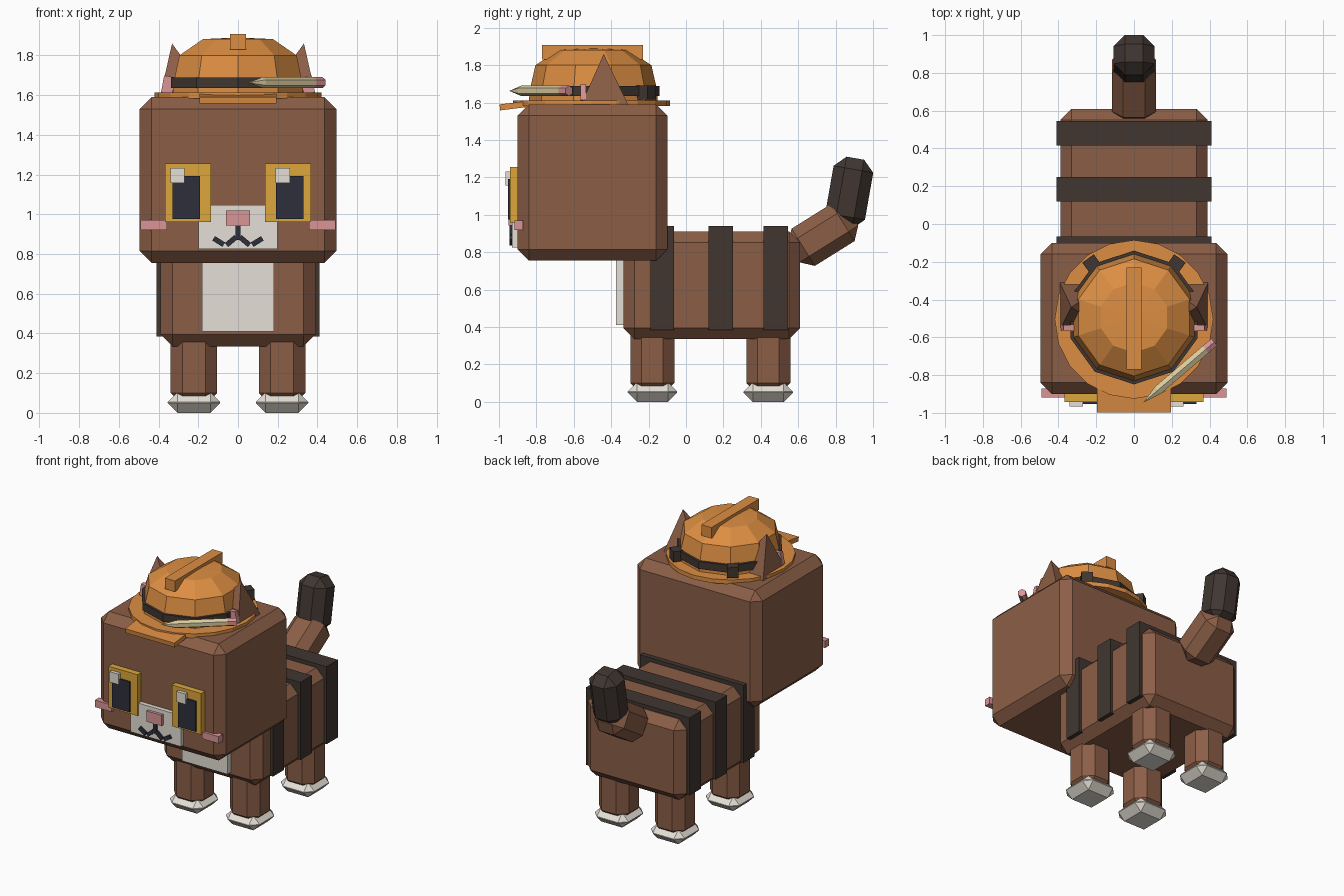
import bpy, bmesh, math
from mathutils import Matrix, Vector

if "Cube" in bpy.data.objects:
    bpy.data.objects.remove(bpy.data.objects["Cube"])

def mat(name, r, g, b):
    m = bpy.data.materials.new(name)
    m.diffuse_color = (r, g, b, 1)
    m.use_nodes = True
    m.node_tree.nodes["Principled BSDF"].inputs["Base Color"].default_value = m.diffuse_color
    return m

BROWN = mat("brown_fur", .258, .112, .062)
DARK = mat("dark_fur", .052, .037, .030)
WHITE = mat("white_fur", .78, .74, .67)
YELLOW = mat("yellow_eye", .72, .39, .045)
NAVY = mat("navy_pupil", .028, .028, .045)
PINK = mat("pink", .70, .30, .30)
ORANGE = mat("orange_helmet", .72, .27, .055)
TAN = mat("pencil_tan", .70, .60, .35)

def finish(name, bm, material, matrix=None):
    bmesh.ops.remove_doubles(bm, verts=bm.verts, dist=1e-5)
    bmesh.ops.recalc_face_normals(bm, faces=bm.faces)
    me = bpy.data.meshes.new(name)
    bm.to_mesh(me)
    bm.free()
    me.materials.append(material)
    ob = bpy.data.objects.new(name, me)
    if matrix:
        ob.matrix_world = matrix
    bpy.context.collection.objects.link(ob)
    return ob

def box(name, material, centre, size, bevel=0, axis='X', angle=0):
    bm = bmesh.new()
    bmesh.ops.create_cube(bm, size=1)
    bmesh.ops.scale(bm, vec=size, verts=bm.verts)
    if bevel:
        bmesh.ops.bevel(bm, geom=bm.edges[:], offset=bevel, segments=1,
                        affect='EDGES', clamp_overlap=True)
    m = Matrix.Translation(centre) @ Matrix.Rotation(math.radians(angle), 4, axis)
    return finish(name, bm, material, m)

def span(name, material, x, y, z, bevel=0):
    """Box given by its ranges on each axis."""
    r = (x, y, z)
    return box(name, material, [(a + b) / 2 for a, b in r], [b - a for a, b in r], bevel)

def lathe(name, material, profile, n, matrix, closed=False):
    """Turn (radius, height) points about z, first corner on +y."""
    bm = bmesh.new()
    rings = []
    for i in range(n):
        a = math.pi / 2 + 2 * math.pi * i / n
        rings.append([bm.verts.new((r * math.cos(a), r * math.sin(a), z)) for r, z in profile])
    k = len(profile)
    for i in range(n):
        p, q = rings[i], rings[(i + 1) % n]
        for j in range(k if closed else k - 1):
            l = (j + 1) % k
            if profile[j][0] == 0:
                bm.faces.new((p[j], p[l], q[l]))
            elif profile[l][0] == 0:
                bm.faces.new((p[j], p[l], q[j]))
            else:
                bm.faces.new((p[j], p[l], q[l], q[j]))
    return finish(name, bm, material, matrix)

# Head and body
span("head", BROWN, (-.495, .495), (-.9, -.1), (.755, 1.59), .06)
span("body", BROWN, (-.39, .39), (-.335, .61), (.335, .912), .06)
span("chest_patch", WHITE, (-.18, .18), (-.375, -.32), (.41, .79))
for y0, y1 in ((-.19, -.065), (.12, .25), (.415, .545)):
    span("body_stripe", DARK, (-.41, .41), (y0, y1), (.385, .94))

# Legs and paws
for s in (-1, 1):
    for y, label in ((-.18, "front"), (.44, "back")):
        box(label + "_leg", BROWN, (s * .222, y, .23), (.235, .235, .38), .06)
        box(label + "_paw", WHITE, (s * .222, y, .0525), (.265, .265, .105), .05)

# Tail
box("tail_base", BROWN, (0, .733, .893), (.235, .235, .37), .06, 'X', -58)
box("tail_tip", DARK, (0, .873, 1.118), (.215, .215, .375), .06, 'X', -10)

# Face
span("muzzle", WHITE, (-.2, .2), (-.93, -.89), (.825, 1.047))
span("nose", PINK, (-.06, .06), (-.95, -.9), (.943, 1.02))
span("mouth_middle", NAVY, (-.013, .013), (-.945, -.92), (.87, .943))
for s in (-1, 1):
    span("eye", YELLOW, sorted((s * .136, s * .367)), (-.942, -.89), (.96, 1.255))
    span("pupil", NAVY, sorted((s * .192, s * .33)), (-.953, -.93), (.975, 1.192))
    x = -.305 if s < 0 else .225
    span("eye_highlight", WHITE, (x - .036, x + .036), (-.966, -.94), (1.157, 1.232))
    span("cheek_blush", PINK, sorted((s * .357, s * .49)), (-.918, -.872), (.92, .97))
    box("mouth_inner", NAVY, (s * .034, -.9335, .865), (.062, .023, .026), 0, 'Y', s * 40)
    box("mouth_outer", NAVY, (s * .097, -.9335, .863), (.06, .023, .026), 0, 'Y', -s * 32)

# Ears: pyramids leaning outward, each with a pink plate in front
for s in (-1, 1):
    bm = bmesh.new()
    base = [bm.verts.new(v) for v in ((s * .395, -.565, 1.58), (s * .395, -.305, 1.58),
                                      (s * .13, -.305, 1.58), (s * .13, -.565, 1.58))]
    tip = bm.verts.new((s * .332, -.44, 1.86))
    bm.faces.new(base)
    for i in range(4):
        bm.faces.new((base[i], base[(i + 1) % 4], tip))
    finish("ear", bm, BROWN)
    box("inner_ear", PINK, (s * .352, -.55, 1.652), (.056, .03, .085), 0, 'Y', -s * 10)

# Helmet: ten-sided dome, brim, visor, crest and dark band
hat = Matrix.Translation((0, -.495, 0))
lathe("helmet_dome", ORANGE, [(0, 1.58), (.345, 1.58), (.342, 1.66), (.31, 1.80),
                              (.185, 1.882), (0, 1.89)], 10, hat)
lathe("helmet_brim", ORANGE, [(0, 1.582), (.42, 1.582), (.42, 1.612), (0, 1.612)], 20,
      Matrix.Translation((0, -.505, 0)))
box("helmet_visor", ORANGE, (0, -.908, 1.585), (.39, .176, .032), 0, 'X', 7)
span("helmet_crest", ORANGE, (-.04, .04), (-.77, -.23), (1.83, 1.907))
lathe("helmet_band", DARK, [(.32, 1.635), (.354, 1.635), (.354, 1.688), (.32, 1.688)], 10, hat, True)
for s in (-1, 1):
    box("band_buckle", DARK, (s * .22, -.215, 1.655), (.075, .08, .075), 0, 'Z', -s * 36)

# Pencil tucked in the band
start, end = Vector((.05, -.945, 1.663)), Vector((.425, -.625, 1.663))
aim = Matrix.Translation(start) @ (end - start).to_track_quat('Z', 'Y').to_matrix().to_4x4()
length = (end - start).length
lathe("pencil", TAN, [(0, 0), (.028, .10), (.028, length - .06), (0, length - .06)], 6, aim)
lathe("pencil_eraser", PINK, [(0, length - .06), (.028, length - .06),
                              (.028, length), (0, length)], 6, aim)
